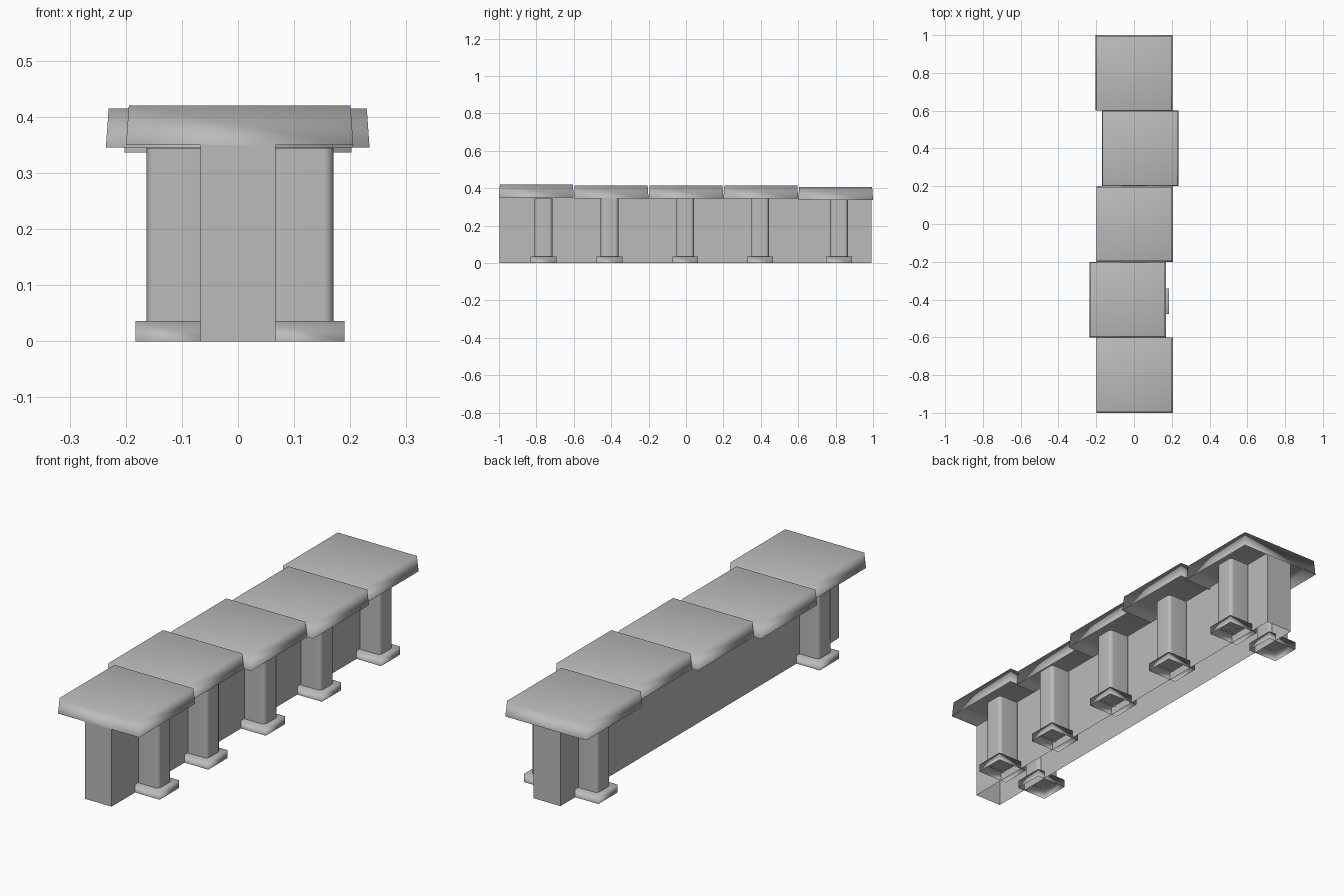
import bpy, bmesh

cube = bpy.data.objects.get("Cube")
if cube:
    bpy.data.objects.remove(cube)

stone = bpy.data.materials.new("grey_stone")
stone.use_nodes = True
grey = (0.5, 0.5, 0.5, 1)
stone.diffuse_color = grey
stone.node_tree.nodes["Principled BSDF"].inputs["Base Color"].default_value = grey


def block(name, centre, size, bottom, top, taper=0, corner=0, smooth=True):
    """Open-bottomed box, optionally narrowed at the top or with cut upright corners."""
    bm = bmesh.new()
    bmesh.ops.create_cube(bm, size=1)
    for v in bm.verts:
        inset = taper if v.co.z > 0 else 0
        v.co.x *= size[0] - 2 * inset
        v.co.y *= size[1] - 2 * inset
        v.co.z = top if v.co.z > 0 else bottom
    if corner:
        uprights = [e for e in bm.edges if abs(e.verts[0].co.z - e.verts[1].co.z) > 0.01]
        bmesh.ops.bevel(bm, geom=uprights, offset=corner, segments=2, profile=0.5, affect='EDGES')
    bm.normal_update()
    base = [f for f in bm.faces if f.normal.z < -0.9]
    bmesh.ops.delete(bm, geom=base, context='FACES_ONLY')
    for f in bm.faces:
        f.smooth = smooth and not (corner and f.normal.z > 0.9)
    if corner:
        for e in bm.edges:
            e.smooth = not any(f.normal.z > 0.9 for f in e.link_faces)
    mesh = bpy.data.meshes.new(name)
    bm.to_mesh(mesh)
    bm.free()
    mesh.materials.append(stone)
    obj = bpy.data.objects.new(name, mesh)
    obj.location = (centre[0], centre[1], 0)
    bpy.context.collection.objects.link(obj)
    if smooth:
        weighted = obj.modifiers.new("soft_shading", 'WEIGHTED_NORMAL')
        weighted.mode = 'FACE_AREA'
        weighted.keep_sharp = True
    return obj


# Long central wall
block("wall", (0, -0.003), (0.134, 1.99), 0, 0.35, smooth=False)

# Staggered capping slabs, front to back: x offset and underside height
slabs = [(0.003, 0.35), (-0.033, 0.345), (0.003, 0.345), (0.032, 0.345), (0.0, 0.336)]
for i, (x, z) in enumerate(slabs):
    block(f"cap_slab_{i + 1}", (x, -0.8 + 0.4 * i), (0.405, 0.4), z, z + 0.07, taper=0.005)


# Pillars with square feet
def pillar(name, x, y):
    block(name, (x, y), (0.11, 0.094), 0.03, 0.344, corner=0.016)
    block(name + "_foot", (x, y), (0.15, 0.137), 0, 0.036)


rows = [-0.762, -0.409, -0.005, 0.396, 0.818]
for i, y in enumerate(rows):
    pillar(f"left_pillar_{i + 1}", 0.115 if i != 1 else 0.111, y)
for i, y in enumerate((rows[0], rows[-1])):
    pillar(f"right_pillar_{i + 1}", -0.108, y)
